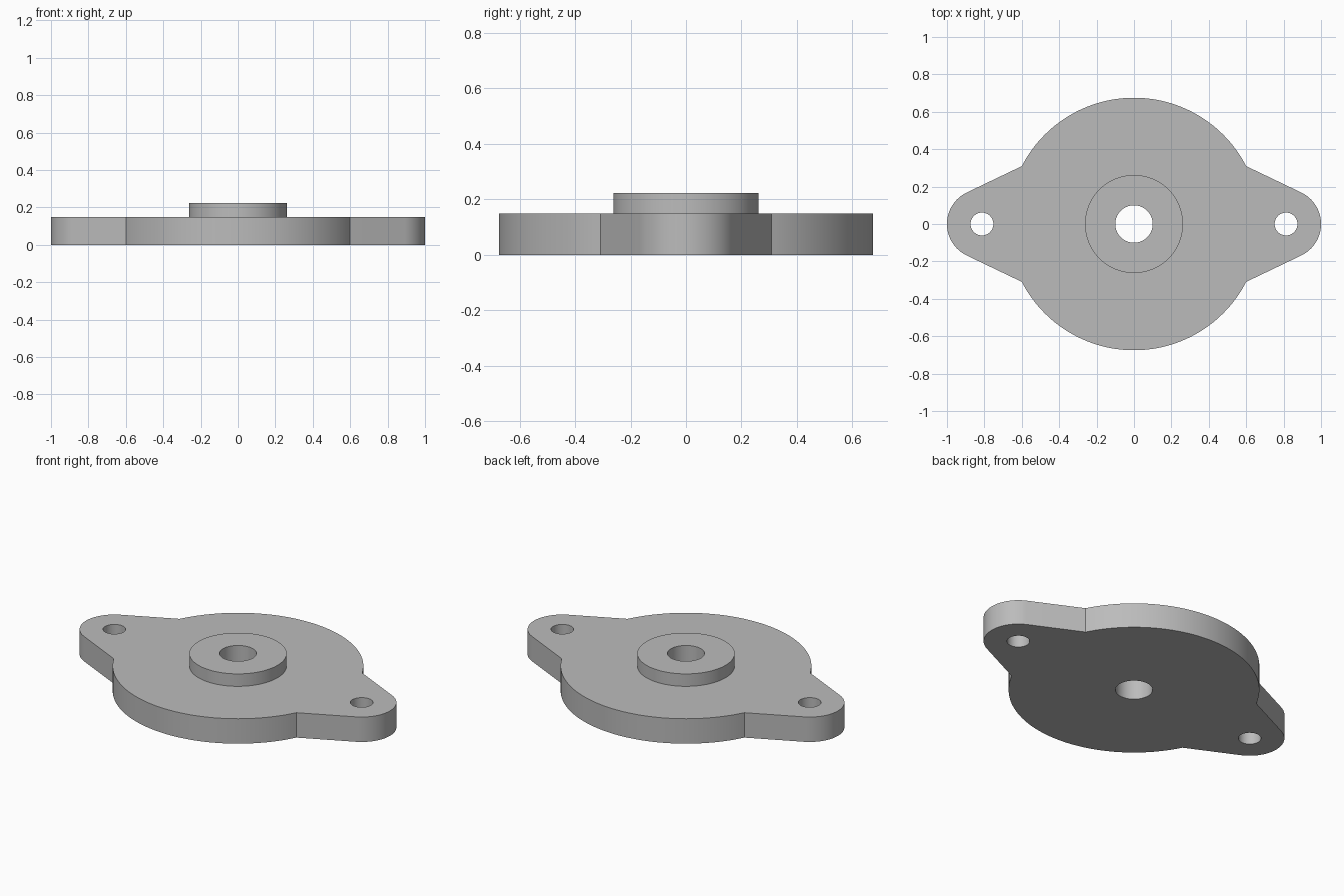
import bpy
import bmesh
from math import sin, cos, pi, radians, atan2, acos, sqrt, hypot

cube = bpy.data.objects.get("Cube")
if cube:
    bpy.data.objects.remove(cube)

PLATE_R, PLATE_H = 0.675, 0.148
BOSS_R, BOSS_TOP = 0.262, 0.222
EAR_X, EAR_R = 0.813, 0.187
CORNER_X = 0.6
BORE_R, BOLT_R = 0.1, 0.061

grey = bpy.data.materials.new("plain grey")
grey.use_nodes = True
grey.diffuse_color = (0.5, 0.5, 0.5, 1)
grey.node_tree.nodes["Principled BSDF"].inputs["Base Color"].default_value = grey.diffuse_color


def arc(cx, r, a0, a1, n):
    """Points along an arc centred on the x axis, both ends included."""
    return [(cx + r * cos(a0 + (a1 - a0) * i / n),
             r * sin(a0 + (a1 - a0) * i / n)) for i in range(n + 1)]


def prism(name, outline, z0, z1):
    """Closed solid from a flat outline."""
    bm = bmesh.new()
    base = bm.faces.new([bm.verts.new((x, y, z0)) for x, y in outline])
    # Keep the base face so that the solid is closed
    top = bmesh.ops.extrude_face_region(bm, geom=[base], use_keep_orig=True)
    verts = [v for v in top["geom"] if isinstance(v, bmesh.types.BMVert)]
    bmesh.ops.translate(bm, verts=verts, vec=(0, 0, z1 - z0))
    bmesh.ops.recalc_face_normals(bm, faces=bm.faces)
    mesh = bpy.data.meshes.new(name)
    bm.to_mesh(mesh)
    bm.free()
    mesh.materials.append(grey)
    obj = bpy.data.objects.new(name, mesh)
    bpy.context.collection.objects.link(obj)
    return obj


def disc(name, x, r, z0, z1, n=96):
    return prism(name, arc(x, r, 0, 2 * pi, n)[:-1], z0, z1)


def combine(target, tool, operation):
    """Join or cut the target with the tool, then drop the tool."""
    mod = target.modifiers.new(tool.name, "BOOLEAN")
    mod.operation, mod.solver, mod.object = operation, "EXACT", tool
    bpy.context.view_layer.objects.active = target
    bpy.ops.object.modifier_apply(modifier=mod.name)
    bpy.data.objects.remove(tool)


# Flange outline: rounded ears joined to the disc by straight tangents
corner_y = sqrt(PLATE_R ** 2 - CORNER_X ** 2)
corner = atan2(corner_y, CORNER_X)
dx = CORNER_X - EAR_X
tangent = atan2(corner_y, dx) - acos(EAR_R / hypot(dx, corner_y))
outline = (arc(EAR_X, EAR_R, -tangent, tangent, 32)
           + arc(0, PLATE_R, corner, pi - corner, 64)
           + arc(-EAR_X, EAR_R, pi - tangent, pi + tangent, 32)
           + arc(0, PLATE_R, pi + corner, 2 * pi - corner, 64))
flange = prism("flange_plate", outline, 0, PLATE_H)

# Raised boss in the middle
combine(flange, disc("boss", 0, BOSS_R, PLATE_H / 2, BOSS_TOP), "UNION")

# Centre bore and a bolt hole in each ear
for name, x, r in (("bore", 0, BORE_R),
                   ("left_bolt_hole", EAR_X, BOLT_R),
                   ("right_bolt_hole", -EAR_X, BOLT_R)):
    combine(flange, disc(name, x, r, -0.1, BOSS_TOP + 0.1, 64), "DIFFERENCE")

# Smooth curved walls with sharp rims
bpy.ops.object.select_all(action="DESELECT")
flange.select_set(True)
bpy.context.view_layer.objects.active = flange
bpy.ops.object.shade_smooth_by_angle(angle=radians(30))
